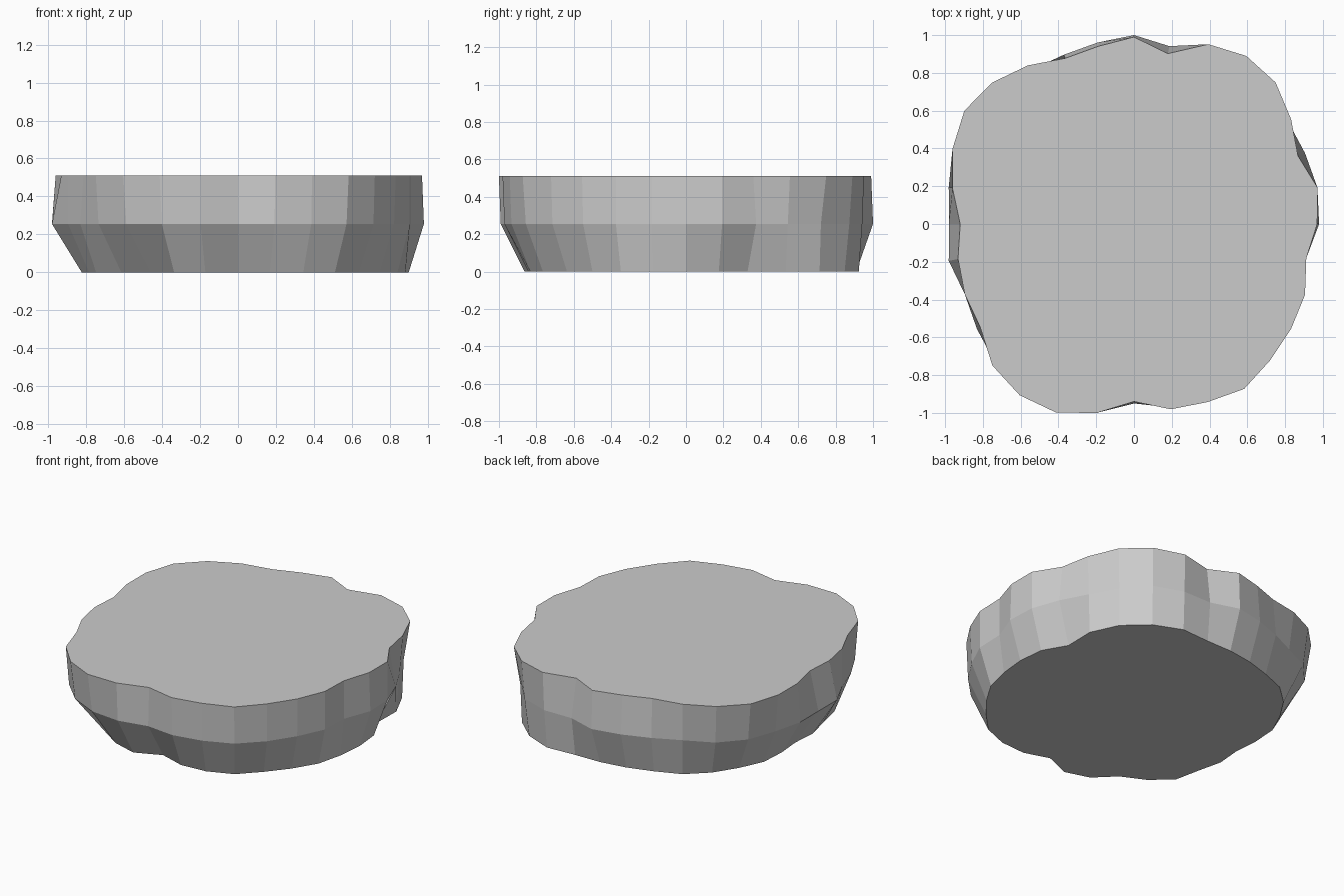
import bpy, bmesh
from math import sin, cos, tau

if "Cube" in bpy.data.objects:
    bpy.data.objects.remove(bpy.data.objects["Cube"])

# Outline radii (hundredths), clockwise from the back, 32 per level
LEVELS = [
    (0.0, "91 93 100 102 101 96 86 90 90 90 91 90 90 92 90 86 "
          "79 88 88 83 87 90 85 84 81 84 88 89 91 92 90 90"),
    (0.255, "100 96 102 105 102 98 98 99 98 93 98 99 101 103 101 99 "
            "95 101 105 106 104 100 97 100 98 100 101 104 103 98 97 98"),
    (0.51, "99 92 103 107 106 100 94 99 97 93 98 100 102 105 102 100 "
           "94 102 108 109 106 98 97 95 92 98 104 108 106 101 95 96"),
]


def build_rock_slab():
    bm = bmesh.new()
    rings = []
    for z, text in LEVELS:
        radii = [int(r) / 100 for r in text.split()]
        n = len(radii)
        rings.append([bm.verts.new((r * sin(tau * i / n), r * cos(tau * i / n), z))
                      for i, r in enumerate(radii)])
    # Faceted side walls
    for low, high in zip(rings, rings[1:]):
        for i in range(len(low)):
            bm.faces.new((low[i - 1], low[i], high[i], high[i - 1]))
    # Flat underside and top
    bm.faces.new(rings[0])
    bm.faces.new(rings[-1])
    bmesh.ops.recalc_face_normals(bm, faces=bm.faces)
    mesh = bpy.data.meshes.new("rock_slab")
    bm.to_mesh(mesh)
    bm.free()
    slab = bpy.data.objects.new("rock_slab", mesh)
    bpy.context.collection.objects.link(slab)


build_rock_slab()
